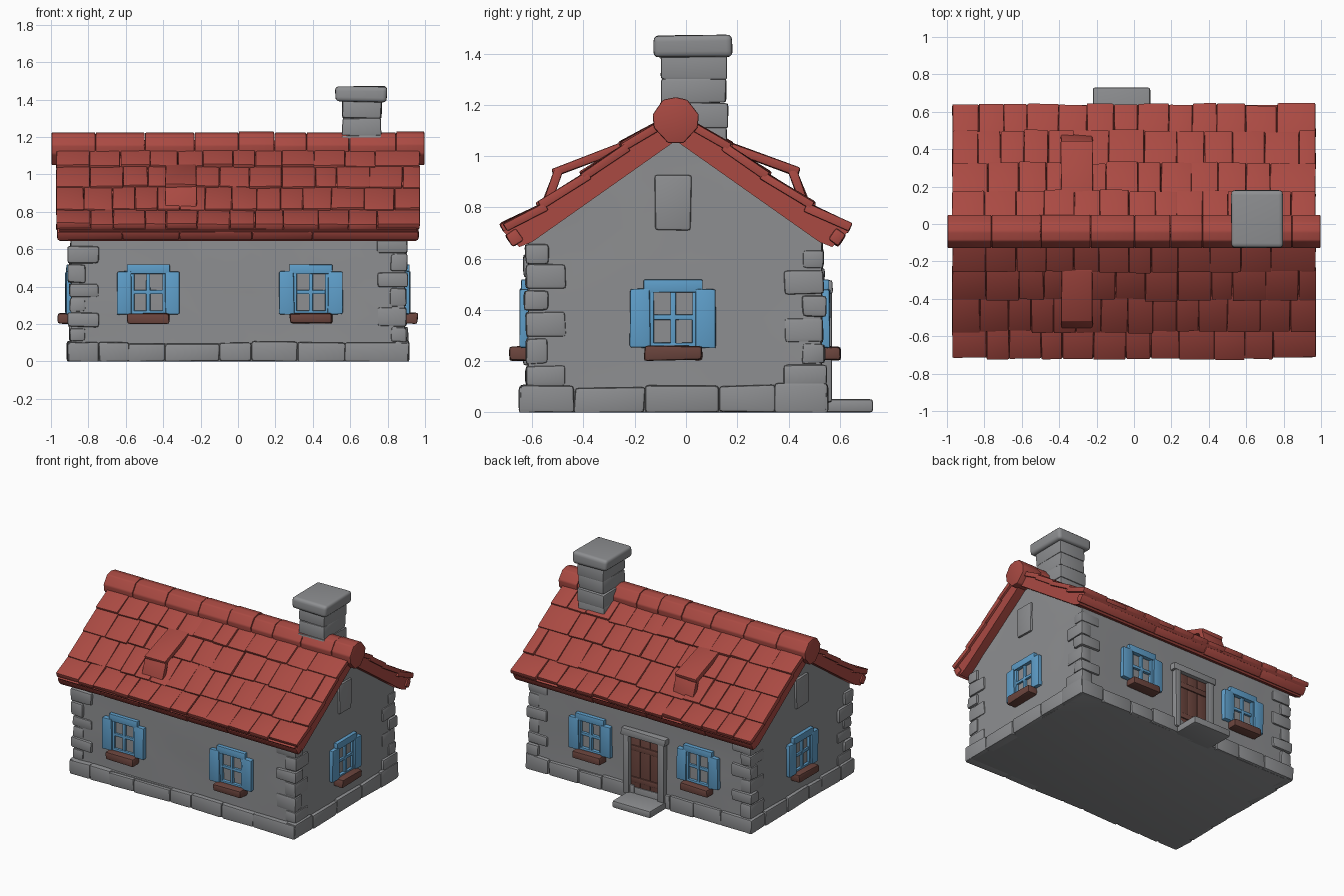
import bpy, bmesh, math, random
from mathutils import Matrix, Vector, noise

if "Cube" in bpy.data.objects:
    bpy.data.objects.remove(bpy.data.objects["Cube"])

random.seed(7)
RIDGE_Y = -0.04
FRONT, BACK, SIDE = -0.615, 0.53, 0.89      # wall planes


def material(name, rgb):
    m = bpy.data.materials.new(name)
    m.diffuse_color = (*rgb, 1)
    m.use_nodes = True
    m.node_tree.nodes["Principled BSDF"].inputs["Base Color"].default_value = m.diffuse_color
    return m


STONE = material("grey_stone", (0.27, 0.275, 0.285))
RED = material("red_tile", (0.40, 0.068, 0.055))
BLUE = material("blue_paint", (0.115, 0.35, 0.60))
WOOD = material("brown_wood", (0.15, 0.06, 0.048))


def finish(name, bm, mat, bevel=0.0, segments=2, angle=40):
    """Turn a bmesh into a named object with softened edges."""
    if bevel:
        bmesh.ops.bevel(bm, geom=bm.edges[:], offset=bevel, segments=segments,
                        affect='EDGES', profile=0.6, clamp_overlap=True)
    bmesh.ops.recalc_face_normals(bm, faces=bm.faces[:])
    me = bpy.data.meshes.new(name)
    bm.to_mesh(me)
    bm.free()
    me.materials.append(mat)
    me.shade_smooth()
    me.set_sharp_from_angle(angle=math.radians(angle))
    ob = bpy.data.objects.new(name, me)
    bpy.context.collection.objects.link(ob)
    return ob


def add_box(bm, lo, hi, matrix=Matrix(), jitter=0.0):
    """Add a box given by two corners, with slightly wobbly corners."""
    lo, hi = Vector(lo), Vector(hi)
    size = hi - lo
    m = matrix @ Matrix.Translation((lo + hi) / 2) @ Matrix.Diagonal((*size, 1))
    verts = bmesh.ops.create_cube(bm, size=1, matrix=m)['verts']
    for v in verts:
        v.co += Vector([random.uniform(-jitter, jitter) for _ in range(3)])


def boxes(name, items, mat, bevel=0.01, jitter=0.0, matrix=Matrix(), segments=2):
    bm = bmesh.new()
    for lo, hi in items:
        add_box(bm, lo, hi, matrix, jitter)
    return finish(name, bm, mat, bevel, segments)


def prism(bm, outline, x0, x1):
    """Extrude a (y, z) outline along x."""
    face = bm.faces.new([bm.verts.new((x0, y, z)) for y, z in outline])
    ext = bmesh.ops.extrude_face_region(bm, geom=[face])['geom']
    bmesh.ops.translate(bm, vec=(x1 - x0, 0, 0),
                        verts=[g for g in ext if isinstance(g, bmesh.types.BMVert)])


def splits(a, b, wmin, wmax):
    """Random cuts between a and b."""
    cuts = [a]
    while b - cuts[-1] > wmax * 1.3:
        cuts.append(cuts[-1] + random.uniform(wmin, wmax))
    return list(zip(cuts, cuts[1:] + [b]))


# Walls with gables, lightly uneven like plaster over stone
bm = bmesh.new()
prism(bm, [(FRONT, 0.02), (BACK, 0.02), (BACK, 0.68), (RIDGE_Y, 1.07), (FRONT, 0.68)], -SIDE, SIDE)
for axis, cuts in (((1, 0, 0), 13), ((0, 1, 0), 9), ((0, 0, 1), 9)):
    for i in range(1, cuts):
        t = i / cuts
        co = (-0.9 + 1.8 * t, FRONT + (BACK - FRONT) * t, 0.02 + 1.05 * t)
        bmesh.ops.bisect_plane(bm, geom=bm.verts[:] + bm.edges[:] + bm.faces[:],
                               plane_co=co, plane_no=axis)
for v in bm.verts:
    n = noise.noise(v.co * 5.0) * 0.008
    v.co += Vector((math.copysign(n, v.co.x) if abs(v.co.x) > 0.88 else 0,
                    n if v.co.y < FRONT + 0.01 or v.co.y > BACK - 0.01 else 0, 0))
finish("walls", bm, STONE)

# Foundation: solid core ringed by blocks
boxes("foundation", [((-0.89, -0.63, 0), (0.89, 0.535, 0.10))], STONE, 0.005)
ring = []
for a, b in splits(-0.91, 0.91, 0.14, 0.32):
    ring.append(((a, -0.65, 0.0), (b, -0.58, random.uniform(0.095, 0.112))))
for a, b in splits(-0.91, 0.91, 0.14, 0.32):
    ring.append(((a, 0.48, 0.0), (b, 0.553, random.uniform(0.095, 0.112))))
for sx in (-1, 1):
    for a, b in splits(-0.648, 0.55, 0.14, 0.3):
        xs = sorted((sx * 0.84, sx * 0.914))
        ring.append(((xs[0], a, 0.0), (xs[1], b, random.uniform(0.095, 0.112))))
ob = boxes("foundation_stones", ring, STONE, 0.014, 0.004)
for v in ob.data.vertices:
    v.co.z = max(v.co.z, 0)

# Corner stones, alternating long and short
quoins = []
for sx in (-1, 1):
    for y, inward in ((FRONT - 0.013, 1), (BACK + 0.013, -1)):
        z, i = 0.105, 0
        while z < 0.62:
            h = random.uniform(0.075, 0.105)
            lx, ly = (0.16, 0.09) if i % 2 else (0.09, 0.16)
            out = random.uniform(-0.006, 0.006)
            xs = sorted((sx * (0.905 + out), sx * (0.905 - lx)))
            ys = sorted((y - inward * out, y + inward * ly))
            quoins.append(((xs[0], ys[0], z), (xs[1], ys[1], min(z + h - 0.004, 0.68))))
            z, i = z + h, i + 1
boxes("corner_stones", quoins, STONE, 0.016, 0.004)

# Roof deck: bent sheet under the tiles
TOP = [(0.0, 1.17), (0.21, 1.035), (0.36, 0.925), (0.53, 0.805), (0.675, 0.725)]
UNDER = [(0.61, 0.645), (0.56, 0.665), (0.0, 1.06)]
bm = bmesh.new()
for s in (-1, 1):
    prism(bm, [(RIDGE_Y + s * d, z - 0.018) for d, z in TOP]
          + [(RIDGE_Y + s * d, z) for d, z in UNDER], -0.955, 0.955)
finish("roof_deck", bm, RED, angle=30)

# Roof tiles: four overlapping courses on each slope
bm = bmesh.new()
for s in (-1, 1):
    for (d0, z0), (d1, z1) in zip(TOP, TOP[1:]):
        length = math.hypot(d1 - d0, z1 - z0)
        slope = math.atan2(z0 - z1, d1 - d0) - 0.05   # lower edge kicks up
        for a, b in splits(-0.972, 0.972, 0.11, 0.19):
            tilt = slope + random.uniform(-0.025, 0.025)
            m = (Matrix.Translation((0, RIDGE_Y + s * d0, z0))
                 @ Matrix.Diagonal((1, s, 1, 1)) @ Matrix.Rotation(-tilt, 4, 'X'))
            add_box(bm, (a + 0.001, -0.02, -0.03),
                    (b - 0.001, length + random.uniform(-0.006, 0.008), 0.005), m, 0.003)
finish("roof_tiles", bm, RED, 0.007)

# Eave and verge edging
bm = bmesh.new()
for s in (-1, 1):
    for a, b in splits(-0.965, 0.965, 0.3, 0.5):
        m = (Matrix.Translation((0, RIDGE_Y + s * 0.635, 0.682))
             @ Matrix.Diagonal((1, s, 1, 1)) @ Matrix.Rotation(-0.6, 4, 'X'))
        add_box(bm, (a, -0.03, -0.03), (b, 0.02, 0.025), m, 0.003)
finish("roof_eaves", bm, RED, 0.012)

# Ridge cap: row of chunky rounded tiles
bm = bmesh.new()
for a, b in splits(-0.998, 0.998, 0.17, 0.28):
    r = random.uniform(-0.004, 0.004)
    outline = [(-0.085, 1.11), (-0.09, 1.16 + r), (-0.05, 1.218 + r), (0.0, 1.228 + r),
               (0.045, 1.218 + r), (0.09, 1.16 + r), (0.085, 1.11), (0.03, 1.05), (-0.03, 1.05)]
    prism(bm, [(RIDGE_Y + y, z) for y, z in outline], a + 0.001, b - 0.001)
finish("ridge_cap", bm, RED, 0.008)

# Raised roof vents: tilted lid on a front post, open at the sides
for s, side in ((-1, "front"), (1, "back")):
    bm = bmesh.new()
    for (d0, z0), (d1, z1), th in (((0.20, 1.04), (0.48, 0.935), 0.034),
                                   ((0.455, 0.95), (0.505, 0.81), 0.034)):
        m = (Matrix.Translation((0, RIDGE_Y + s * d0, z0)) @ Matrix.Diagonal((1, s, 1, 1))
             @ Matrix.Rotation(math.atan2(z1 - z0, d1 - d0), 4, 'X'))
        add_box(bm, (-0.39, 0, -th / 2), (-0.22, math.hypot(d1 - d0, z1 - z0), th / 2), m, 0.004)
    finish("roof_vent_" + side, bm, RED, 0.009)

# Chimney: uneven courses and a wide cap
courses = []
z = 0.92
while z < 1.39:
    e = random.uniform(-0.006, 0.006)
    courses.append(((0.553 - e, -0.10 - e, z), (0.768 + e, 0.16 + e, z + 0.098)))
    z += 0.095
boxes("chimney", courses, STONE, 0.012, 0.004)
boxes("chimney_cap", [((0.52, -0.125, 1.388), (0.797, 0.18, 1.472))], STONE, 0.024, 0.004, segments=3)


# Windows: shutters, crossed frame and sill; local -y points out of the wall
def window(tag, x, y, turn):
    m = Matrix.Translation((x, y, 0)) @ Matrix.Rotation(math.radians(turn), 4, 'Z')
    parts = [((-0.115, -0.028, 0.468), (0.115, 0.01, 0.518)),
             ((-0.10, -0.02, 0.24), (-0.075, 0.01, 0.48)),
             ((0.075, -0.02, 0.24), (0.10, 0.01, 0.48)),
             ((-0.09, -0.02, 0.25), (0.09, 0.01, 0.272)),
             ((-0.011, -0.018, 0.26), (0.011, 0.01, 0.48)),
             ((-0.09, -0.016, 0.36), (0.09, 0.01, 0.382))]
    boxes("window_frame_" + tag, parts, BLUE, 0.005, 0.001, m)
    shutters = [((-0.168, -0.032, 0.252), (-0.09, 0.012, 0.482)),
                ((0.09, -0.032, 0.252), (0.168, 0.012, 0.482))]
    boxes("shutters_" + tag, shutters, BLUE, 0.009, 0.004, m)
    boxes("window_sill_" + tag, [((-0.113, -0.072, 0.203), (0.113, 0.012, 0.258))], WOOD, 0.013, 0.004, m)


for i, x in enumerate((-0.48, 0.39)):
    window(f"front_{i + 1}", x, FRONT, 0)
    window(f"back_{i + 1}", x, BACK, 180)
window("right", SIDE, -0.05, 90)
window("left", -SIDE, -0.05, -90)

# Gable stone plates under the ridge
for sx, side in ((-1, "left"), (1, "right")):
    xs = sorted((sx * 0.87, sx * 0.907))
    boxes("gable_plate_" + side, [((xs[0], -0.122, 0.71), (xs[1], 0.02, 0.925))], STONE, 0.012, 0.003)

# Back door with stone surround and step
DX = -0.05
planks = [((DX - 0.12 + i * 0.08, 0.50, 0.05), (DX - 0.041 + i * 0.08, 0.543, 0.47)) for i in range(3)]
boxes("door", planks, WOOD, 0.005, 0.001)
boxes("door_battens", [((DX - 0.11, 0.53, z), (DX + 0.11, 0.551, z + 0.04)) for z in (0.13, 0.36)], WOOD, 0.005)
boxes("door_surround", [((DX - 0.165, 0.50, 0.04), (DX - 0.115, 0.568, 0.48)),
                        ((DX + 0.115, 0.50, 0.04), (DX + 0.165, 0.568, 0.48)),
                        ((DX - 0.18, 0.50, 0.465), (DX + 0.18, 0.572, 0.515))], STONE, 0.01, 0.003)
boxes("door_step", [((-0.22, 0.50, 0.0), (0.087, 0.73, 0.052))], STONE, 0.014)
